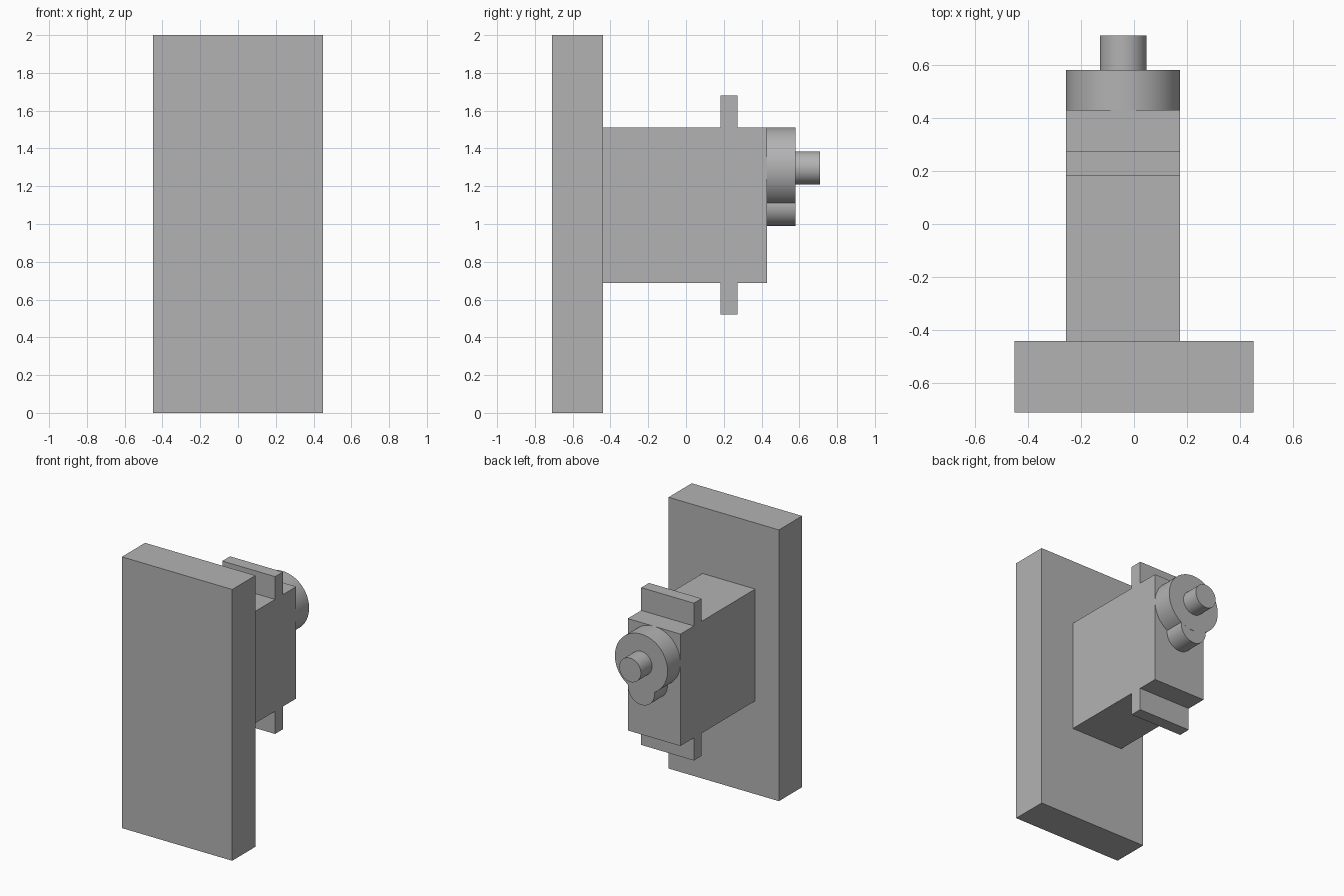
import bpy
import math

cube = bpy.data.objects.get("Cube")
if cube:
    bpy.data.objects.remove(cube, do_unlink=True)

# Single flat grey
GREY = (0.45, 0.45, 0.45, 1)
grey = bpy.data.materials.new("plain grey")
grey.use_nodes = True
grey.diffuse_color = GREY
grey.node_tree.nodes["Principled BSDF"].inputs["Base Color"].default_value = GREY


def finish(name):
    obj = bpy.context.object
    obj.name = obj.data.name = name
    obj.data.materials.append(grey)
    return obj


def box(name, x, y, z):
    """Box spanning the given (low, high) ranges."""
    spans = (x, y, z)
    bpy.ops.mesh.primitive_cube_add(size=1, location=[(a + b) / 2 for a, b in spans])
    bpy.context.object.scale = [b - a for a, b in spans]
    bpy.ops.object.transform_apply(location=False, rotation=False, scale=True)
    return finish(name)


def rod(name, x, z, radius, y):
    """Smooth cylinder running along y."""
    bpy.ops.mesh.primitive_cylinder_add(
        vertices=96, radius=radius, depth=y[1] - y[0],
        location=(x, (y[0] + y[1]) / 2, z), rotation=(math.pi / 2, 0, 0))
    bpy.ops.object.shade_smooth_by_angle(angle=math.radians(30))
    return finish(name)


AXIS = -0.041           # shared x centre of the motor parts
WIDTH = (-0.256, 0.174)  # motor width
SHAFT_Z = 1.297

# Mounting plate
box("mounting_plate", (-0.45, 0.45), (-0.71, -0.44), (0, 2))

# Motor case with a tab above and below
box("motor_case", WIDTH, (-0.44, 0.43), (0.687, 1.512))
box("upper_tab", WIDTH, (0.183, 0.273), (1.512, 1.68))
box("lower_tab", WIDTH, (0.183, 0.273), (0.52, 0.687))

# Gear housing and output shaft
rod("large_gear_housing", AXIS, SHAFT_Z, 0.215, (0.43, 0.58))
rod("small_gear_housing", AXIS, 1.098, 0.108, (0.43, 0.5795))
rod("output_shaft", AXIS, SHAFT_Z, 0.088, (0.58, 0.71))
